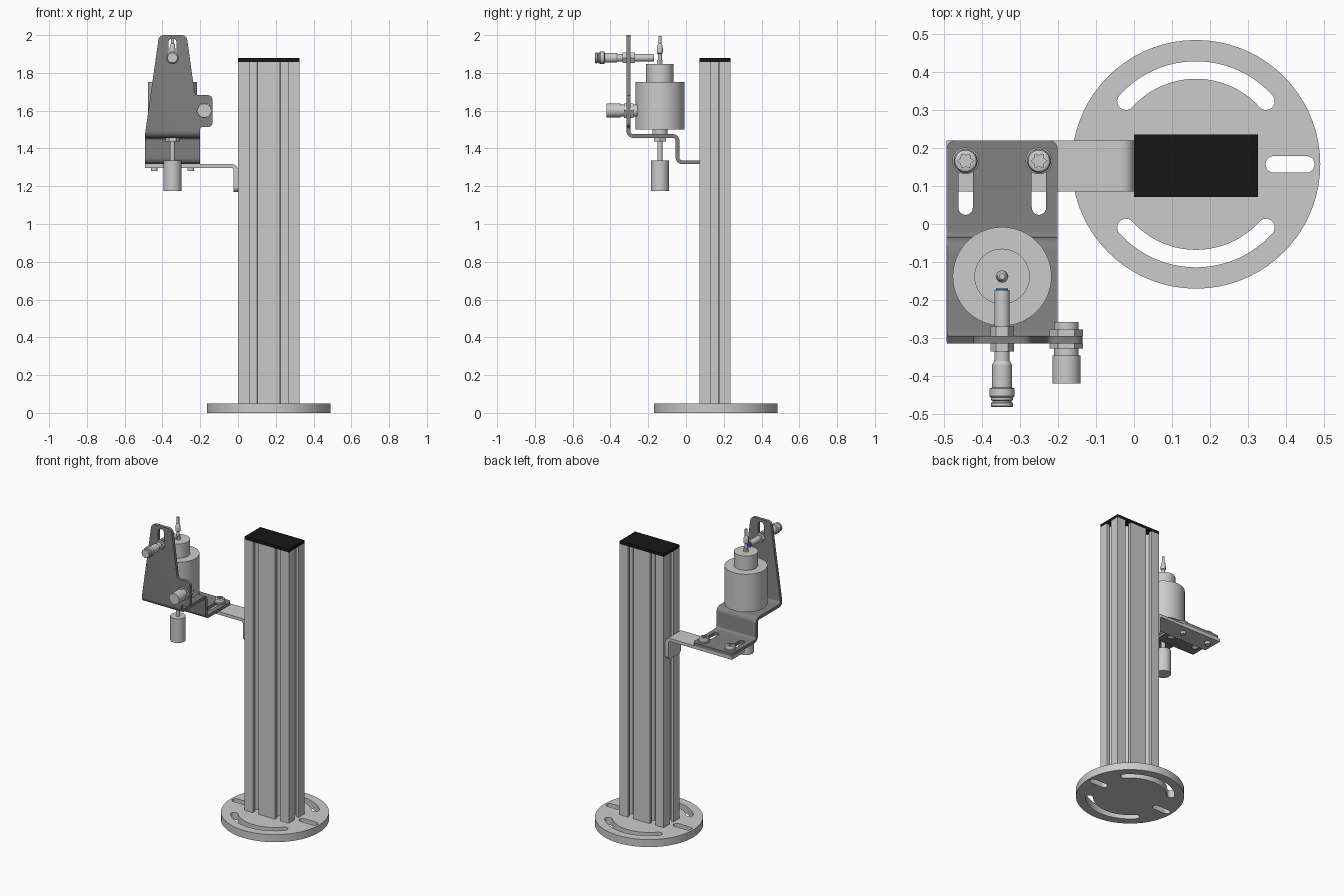
import bpy, bmesh, math
from mathutils import Vector

if "Cube" in bpy.data.objects:
    bpy.data.objects.remove(bpy.data.objects["Cube"])


def place(u, v, w, axis):
    return {'Z': (u, v, w), 'Y': (u, w, v), 'X': (w, u, v)}[axis]


def finish(name, bm, mat=None):
    bmesh.ops.recalc_face_normals(bm, faces=bm.faces)
    me = bpy.data.meshes.new(name)
    bm.to_mesh(me)
    bm.free()
    ob = bpy.data.objects.new(name, me)
    bpy.context.collection.objects.link(ob)
    if mat:
        me.materials.append(mat)
    return ob


def prism(name, pts, axis, a, b, mat=None):
    """Extrude a 2D outline along an axis from a to b."""
    bm = bmesh.new()
    lo = [bm.verts.new(place(p[0], p[1], a, axis)) for p in pts]
    hi = [bm.verts.new(place(p[0], p[1], b, axis)) for p in pts]
    bm.faces.new(lo)
    bm.faces.new(hi)
    for i in range(len(pts)):
        j = (i + 1) % len(pts)
        bm.faces.new((lo[i], lo[j], hi[j], hi[i]))
    return finish(name, bm, mat)


def lathe(name, prof, u, v, axis, n=40, mat=None):
    """Turn (radius, position) pairs around an axis through (u, v)."""
    bm = bmesh.new()
    rings = []
    for r, h in prof:
        rings.append([bm.verts.new(place(u + r * math.cos(math.tau * i / n),
                                         v + r * math.sin(math.tau * i / n), h, axis))
                      for i in range(n)])
    bm.faces.new(rings[0])
    bm.faces.new(rings[-1])
    for p, q in zip(rings, rings[1:]):
        for i in range(n):
            j = (i + 1) % n
            bm.faces.new((p[i], p[j], q[j], q[i]))
    return finish(name, bm, mat)


def rounded(pts, n=6):
    """Fillet the corners given as (u, v, radius)."""
    out = []
    for i, q in enumerate(pts):
        p = Vector(q[:2])
        if len(q) < 3:
            out.append(p)
            continue
        d1 = (Vector(pts[i - 1][:2]) - p).normalized()
        d2 = (Vector(pts[(i + 1) % len(pts)][:2]) - p).normalized()
        half = d1.angle(d2) / 2
        c = p + (d1 + d2).normalized() * (q[2] / math.sin(half))
        t = q[2] / math.tan(half)
        v0, v1 = (p + d1 * t - c).normalized(), (p + d2 * t - c).normalized()
        for k in range(n + 1):
            out.append(c + v0.slerp(v1, k / n).normalized() * q[2])
    return out


def arc(cx, cy, r, a0, a1, n):
    return [(cx + r * math.cos(math.radians(a0 + (a1 - a0) * k / n)),
             cy + r * math.sin(math.radians(a0 + (a1 - a0) * k / n))) for k in range(n + 1)]


def slot(x0, y0, x1, y1, r):
    """Straight slot between two end centres."""
    a = math.degrees(math.atan2(y1 - y0, x1 - x0))
    return arc(x1, y1, r, a - 90, a + 90, 10) + arc(x0, y0, r, a + 90, a + 270, 10)


def boolean(ob, cutter, op='DIFFERENCE'):
    m = ob.modifiers.new('cut', 'BOOLEAN')
    m.object, m.operation, m.solver = cutter, op, 'EXACT'
    dg = bpy.context.evaluated_depsgraph_get()
    me = bpy.data.meshes.new_from_object(ob.evaluated_get(dg))
    ob.modifiers.clear()
    ob.data = me
    bpy.data.objects.remove(cutter)


def material(name, col):
    m = bpy.data.materials.new(name)
    m.diffuse_color = (*col, 1)
    m.use_nodes = True
    m.node_tree.nodes["Principled BSDF"].inputs["Base Color"].default_value = m.diffuse_color
    return m


black = material('black', (0.008, 0.008, 0.008))
dark = material('dark_grey', (0.22, 0.22, 0.22))
blue = material('blue', (0.02, 0.12, 0.45))

# Round base plate with two curved and two straight slots
BX, BY = 0.163, 0.157
base = lathe('base_plate', [(0.327, 0), (0.327, 0.05)], BX, BY, 'Z', 72)
for s in (0, 180):
    def at(a, r=0.248):
        t = math.radians(a + s)
        return BX + r * math.cos(t), BY + r * math.sin(t)
    curve = (arc(BX, BY, 0.271, 42 + s, 138 + s, 24)
             + arc(*at(138), 0.023, 138 + s, 318 + s, 10)[1:-1]
             + arc(BX, BY, 0.225, 138 + s, 42 + s, 24)
             + arc(*at(42), 0.023, 222 + s, 402 + s, 10)[1:-1])
    boolean(base, prism('cutter', curve, 'Z', -0.1, 0.1))
    boolean(base, prism('cutter', slot(*at(0, 0.205), *at(0, 0.29), 0.022), 'Z', -0.1, 0.1))

# Extruded column with T-slots on all four sides
T = [(-.021, 0), (-.021, .02), (-.04, .02), (-.04, .035), (-.02, .055),
     (.02, .055), (.04, .035), (.04, .02), (.021, .02), (.021, 0)]
X0, X1, Y0, Y1 = 0, 0.326, 0.071, 0.235
corners = [Vector(c) for c in ((X0, Y0), (X1, Y0), (X1, Y1), (X0, Y1))]
outline = []
for i, c in enumerate(corners):
    edge = corners[(i + 1) % 4] - c
    d = edge.normalized()
    inward = Vector((-d.y, d.x))
    outline.append(c)
    for f in ((0.25, 0.75) if i % 2 == 0 else (0.5,)):
        outline += [c + edge * f + d * s + inward * h for s, h in T]
prism('column', outline, 'Z', 0.05, 1.858)
prism('column_cap', corners, 'Z', 1.858, 1.878, black)

# L-shaped support arm
arm = prism('support_arm', rounded([(-.493, 1.297), (-.024, 1.297, .012), (-.024, 1.17), (0, 1.17),
                                    (0, 1.317, .032), (-.493, 1.317)]), 'Y', 0.085, 0.22)
boolean(arm, prism('cutter', rounded([(.084, 1.169, .03), (.221, 1.169, .03), (.221, 1.5), (.084, 1.5)]),
                   'X', -1, 1), 'INTERSECT')

# Folded sheet bracket, trimmed to its front and plan outlines
bracket = prism('folded_bracket', rounded([
    (.3, 1.317), (-.055, 1.317, .035), (-.055, 1.456, .015), (-.315, 1.456, .035), (-.315, 2.1),
    (-.295, 2.1), (-.295, 1.476, .015), (-.035, 1.476, .035), (-.035, 1.337, .015), (.3, 1.337)]),
    'X', -0.6, 0, dark)
boolean(bracket, prism('cutter', rounded([
    (-.493, 1.2), (-.201, 1.2), (-.201, 1.513, .012), (-.135, 1.513, .025), (-.135, 1.682, .025),
    (-.228, 1.682, .02), (-.272, 2.0, .03), (-.418, 2.0, .03), (-.493, 1.47)]), 'Y', -1, 1), 'INTERSECT')
boolean(bracket, prism('cutter', rounded([
    (-.7, -.6), (.2, -.6), (.2, -.2), (-.2, -.2), (-.2, .22, .025), (-.494, .22, .025),
    (-.494, -.2), (-.7, -.2)]), 'Z', 1, 2.5), 'INTERSECT')
boolean(bracket, prism('cutter', slot(-.347, 1.875, -.347, 1.96, .022), 'Y', -0.4, -0.2))

# Bracket slots and star-socket screws
for i, x in enumerate((-.443, -.25)):
    boolean(bracket, prism('cutter', slot(x, .043, x, .17, .019), 'Z', 1.31, 1.4))
    screw = lathe(f'screw_{i + 1}', [(.018, 1.28), (.018, 1.337), (.035, 1.337), (.035, 1.344), (.031, 1.346),
                                     (.031, 1.358), (.028, 1.364), (.022, 1.367)], x, .166, 'Z')
    star = [(x + r * math.cos(k * math.pi / 6), .166 + r * math.sin(k * math.pi / 6))
            for k in range(12) for r in ((.021, .014)[k % 2],)]
    boolean(screw, prism('cutter', star, 'Z', 1.352, 1.4))

# Main cylinder with neck, mounting collar, rod and weight
CX, CY = -.347, -.138
lathe('main_cylinder', [(.04, 1.475), (.04, 1.5), (.13, 1.5), (.13, 1.753), (.073, 1.753), (.073, 1.848)],
      CX, CY, 'Z', 64)
lathe('cylinder_lock_nut', [(.037, 1.436), (.037, 1.457)], CX, CY, 'Z', 6)
lathe('rod', [(.013, 1.33), (.013, 1.44)], CX, CY, 'Z', 24)
lathe('rod_weight', [(.047, 1.175), (.047, 1.336)], CX, CY, 'Z')
lathe('top_stem', [(.01, 1.84), (.01, 1.9), (.016, 1.905), (.016, 1.925), (.012, 1.95), (.008, 1.955),
                   (.008, 1.995)], CX, CY, 'Z', 24)
lathe('top_stem_nut', [(.017, 1.848), (.017, 1.868)], CX, CY, 'Z', 6)

# Upper sensor through the bracket slot
lathe('sensor_body', [(.026, -.482), (.029, -.479), (.029, -.471), (.025, -.469), (.025, -.465), (.029, -.463),
                      (.029, -.457), (.033, -.453), (.033, -.433), (.026, -.43), (.026, -.37), (.02, -.36),
                      (.02, -.173)], CX, 1.88, 'Y', 32)
lathe('sensor_tip', [(.016, -.175), (.016, -.17)], CX, 1.88, 'Y', 32, blue)
for i, (a, b) in enumerate(((-.335, -.315), (-.295, -.27))):
    lathe(f'sensor_nut_{i + 1}', [(.031, a), (.031, b)], CX, 1.88, 'Y', 6)

# Side connector on the bracket tab
SX, SZ = -.178, 1.6
lathe('side_connector', [(.037, -.42), (.037, -.346), (.032, -.346), (.032, -.275), (.032, -.258)],
      SX, SZ, 'Y', 32)
for i, (a, b) in enumerate(((-.328, -.315), (-.295, -.277))):
    lathe(f'side_connector_nut_{i + 1}', [(.044, a), (.044, b)], SX, SZ, 'Y', 6)

# Smooth round faces, keep edges sharp
for ob in bpy.context.scene.objects:
    ob.select_set(True)
    bpy.context.view_layer.objects.active = ob
bpy.ops.object.shade_smooth_by_angle(angle=math.radians(30))
